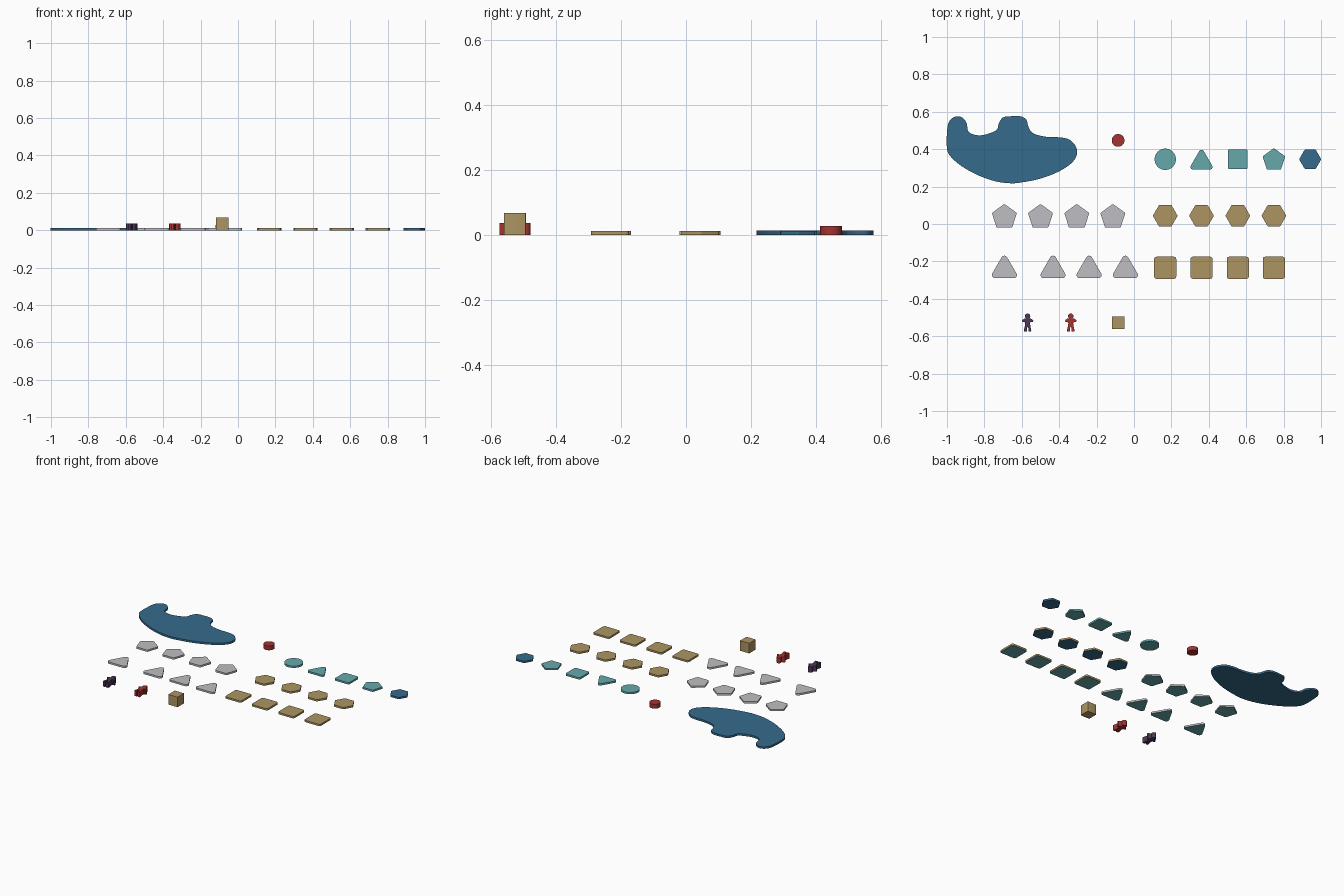
import bpy, bmesh, math
from mathutils import Vector

if "Cube" in bpy.data.objects:
    bpy.data.objects.remove(bpy.data.objects["Cube"])


def material(name, rgb):
    m = bpy.data.materials.new(name)
    lin = [(c / 255 / 12.92) if c < 10 else ((c / 255 + 0.055) / 1.055) ** 2.4 for c in rgb]
    m.diffuse_color = (*lin, 1)
    m.use_nodes = True
    m.node_tree.nodes["Principled BSDF"].inputs["Base Color"].default_value = m.diffuse_color
    return m


BLUE = material("deep blue", (53, 107, 140))
TEAL = material("teal", (102, 169, 171))
GOLD = material("gold", (173, 149, 98))
GREY = material("light grey", (191, 191, 195))
RED = material("red", (164, 52, 49))
PURPLE = material("purple", (76, 56, 88))


def prism(name, outline, height, loc, top, bottom=None):
    """Extrude a 2D outline up from the table; the underside may have its own colour."""
    bm = bmesh.new()
    lo = [bm.verts.new((x, y, 0)) for x, y in outline]
    hi = [bm.verts.new((x, y, height)) for x, y in outline]
    bm.faces.new(lo[::-1])
    bm.faces.new(hi)
    n = len(lo)
    for i in range(n):
        j = (i + 1) % n
        bm.faces.new((lo[i], lo[j], hi[j], hi[i]))
    bmesh.ops.recalc_face_normals(bm, faces=bm.faces)
    bm.normal_update()
    for f in bm.faces:
        f.material_index = 1 if bottom and f.normal.z < -0.5 else 0
    me = bpy.data.meshes.new(name)
    bm.to_mesh(me)
    bm.free()
    me.materials.append(top)
    if bottom:
        me.materials.append(bottom)
    ob = bpy.data.objects.new(name, me)
    ob.location = (loc[0], loc[1], 0)
    bpy.context.collection.objects.link(ob)
    bpy.ops.object.select_all(action='DESELECT')
    ob.select_set(True)
    bpy.context.view_layer.objects.active = ob
    bpy.ops.object.shade_smooth_by_angle(angle=math.radians(30))
    return ob


def rounded(sides, radius, corner, start, seg=6):
    """Regular polygon with rounded corners."""
    pts = []
    for k in range(sides):
        a = math.radians(start) + math.tau * k / sides
        for s in range(seg + 1):
            b = a + math.tau / sides * (s / seg - 0.5)
            pts.append((radius * math.cos(a) + corner * math.cos(b),
                        radius * math.sin(a) + corner * math.sin(b)))
    return pts


def circle(r, n=48):
    return [(r * math.cos(math.tau * i / n), r * math.sin(math.tau * i / n)) for i in range(n)]


def smooth_loop(pts, steps=5):
    """Closed Catmull-Rom curve through the points."""
    p = [Vector(q) for q in pts]
    n, out = len(p), []
    for i in range(n):
        a, b, c, d = p[i - 1], p[i], p[(i + 1) % n], p[(i + 2) % n]
        for s in range(steps):
            t = s / steps
            out.append(tuple(0.5 * (2 * b + (c - a) * t + (2 * a - 5 * b + 4 * c - d) * t * t
                                    + (3 * b - a - 3 * c + d) * t ** 3)))
    return out


T = 0.012  # tile thickness

# Large wavy board
board = [(-1, 0.49), (-0.99, 0.545), (-0.957, 0.574), (-0.92, 0.57), (-0.895, 0.54),
         (-0.888, 0.5), (-0.865, 0.481), (-0.82, 0.474), (-0.77, 0.486), (-0.733, 0.505),
         (-0.722, 0.54), (-0.70, 0.57), (-0.66, 0.576), (-0.61, 0.576), (-0.577, 0.56),
         (-0.566, 0.525), (-0.55, 0.495), (-0.52, 0.477), (-0.46, 0.465), (-0.395, 0.463),
         (-0.347, 0.452), (-0.314, 0.42), (-0.304, 0.385), (-0.315, 0.348), (-0.353, 0.31),
         (-0.42, 0.272), (-0.51, 0.24), (-0.61, 0.221), (-0.665, 0.218), (-0.74, 0.228),
         (-0.83, 0.259), (-0.92, 0.308), (-0.98, 0.36), (-1, 0.405)]
prism("board", smooth_loop(board), 0.013, (0, 0), BLUE)

# Sample row: one tile of each shape
prism("round_tile", circle(0.057), T, (0.167, 0.346), TEAL)
prism("teal_triangle_tile", rounded(3, 0.052, 0.014, 90), T, (0.361, 0.331), TEAL)
prism("teal_square_tile", rounded(4, 0.043 * math.sqrt(2), 0.010, 45), T, (0.555, 0.346), TEAL)
prism("teal_pentagon_tile", rounded(5, 0.0536, 0.008, 90), T, (0.748, 0.342), TEAL)
prism("blue_hexagon_tile", rounded(6, 0.050, 0.008, 0), T, (0.942, 0.346), BLUE)

# Grey pentagons and triangles, teal underneath
for i, x in enumerate((-0.693, -0.5, -0.306, -0.113)):
    prism(f"grey_pentagon_tile_{i + 1}", rounded(5, 0.0605, 0.008, 90), T, (x, 0.037), GREY, TEAL)
for i, x in enumerate((-0.693, -0.433, -0.24, -0.046)):
    prism(f"grey_triangle_tile_{i + 1}", rounded(3, 0.0577, 0.017, 90), T, (x, -0.244), GREY, TEAL)

# Gold hexagons (blue underneath) and squares (teal underneath)
for i, x in enumerate((0.167, 0.361, 0.555, 0.748)):
    prism(f"gold_hexagon_tile_{i + 1}", rounded(6, 0.057, 0.008, 0), T, (x, 0.044), GOLD, BLUE)
    prism(f"gold_square_tile_{i + 1}", rounded(4, 0.047 * math.sqrt(2), 0.012, 45), T,
          (x, -0.234), GOLD, TEAL)

# Little people: head arc plus mirrored body profile
head = [(0.0145 * math.cos(math.radians(a)), 0.034 + 0.0145 * math.sin(math.radians(a)))
        for a in range(-50, 91, 14)]
side = [(0.004, -0.048), (0.019, -0.048), (0.020, -0.040), (0.015, -0.020), (0.013, -0.002),
        (0.018, 0.003), (0.027, 0.003), (0.031, 0.008), (0.029, 0.014), (0.018, 0.021)] + head
person = [(0, -0.022), (0.004, -0.030)] + side
person += [(-x, y) for x, y in reversed(person) if x > 1e-4]
prism("purple_pawn", person, 0.036, (-0.569, -0.527), PURPLE)
prism("red_pawn", person, 0.036, (-0.338, -0.527), RED)

# Disc and cube
prism("red_disc", circle(0.034), 0.028, (-0.085, 0.447), RED)
prism("gold_cube", rounded(4, 0.032 * math.sqrt(2), 0.0015, 45, 3), 0.067, (-0.085, -0.527), GOLD)
